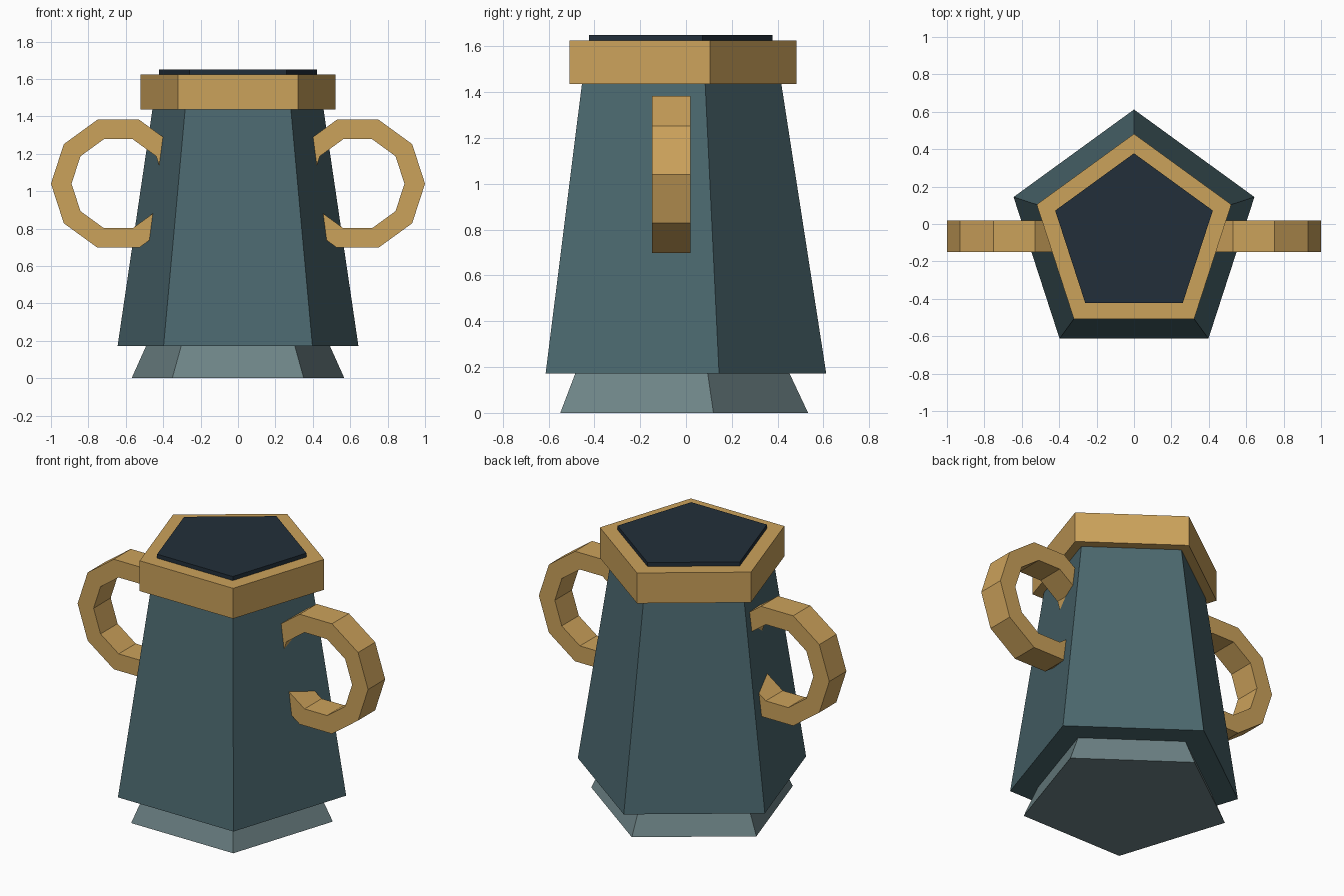
import bpy, bmesh
from math import sin, cos, pi

if "Cube" in bpy.data.objects:
    bpy.data.objects.remove(bpy.data.objects["Cube"])

CY = -0.065  # y of the pentagon axis


def make_material(name, rgb):
    m = bpy.data.materials.new(name)
    m.diffuse_color = (*rgb, 1)
    m.use_nodes = True
    m.node_tree.nodes["Principled BSDF"].inputs["Base Color"].default_value = m.diffuse_color
    return m


teal = make_material("teal", (0.07, 0.137, 0.156))
slate = make_material("slate", (0.156, 0.231, 0.242))
gold = make_material("gold", (0.60, 0.36, 0.105))
navy = make_material("navy", (0.016, 0.028, 0.042))


def make_object(name, bm, material):
    bmesh.ops.recalc_face_normals(bm, faces=bm.faces)
    mesh = bpy.data.meshes.new(name)
    bm.to_mesh(mesh)
    bm.free()
    mesh.materials.append(material)
    ob = bpy.data.objects.new(name, mesh)
    bpy.context.collection.objects.link(ob)
    return ob


def pentagon_frustum(name, r0, z0, r1, z1, material):
    """Five-sided tapered prism with one corner pointing to the back (+y)."""
    bm = bmesh.new()
    rings = [[bm.verts.new((r * sin(2 * pi * i / 5), CY + r * cos(2 * pi * i / 5), z))
              for i in range(5)] for r, z in ((r0, z0), (r1, z1))]
    for ring in rings:
        bm.faces.new(ring)
    for i in range(5):
        j = (i + 1) % 5
        bm.faces.new((rings[0][i], rings[0][j], rings[1][j], rings[1][i]))
    return make_object(name, bm, material)


# Stacked pentagonal parts
pentagon_frustum("base_foot", 0.598, 0.0, 0.517, 0.172, slate)
pentagon_frustum("body", 0.677, 0.172, 0.479, 1.45, teal)
pentagon_frustum("rim", 0.547, 1.436, 0.547, 1.625, gold)
pentagon_frustum("lid", 0.443, 1.60, 0.443, 1.65, navy)

# Ten-sided ring handles, sunk into the body and mirrored
bm = bmesh.new()
section = ((0.36, -0.084), (0.36, 0.084), (0.25, 0.084), (0.25, -0.084))
loops = [[bm.verts.new((0.64 + r * cos(pi * i / 5), CY + y, 1.04 + r * sin(pi * i / 5)))
          for r, y in section] for i in range(10)]
for i in range(10):
    a, b = loops[i], loops[(i + 1) % 10]
    for k in range(4):
        n = (k + 1) % 4
        bm.faces.new((a[k], a[n], b[n], b[k]))
handles = make_object("handles", bm, gold)
handles.modifiers.new("mirror", 'MIRROR').use_axis[0] = True
